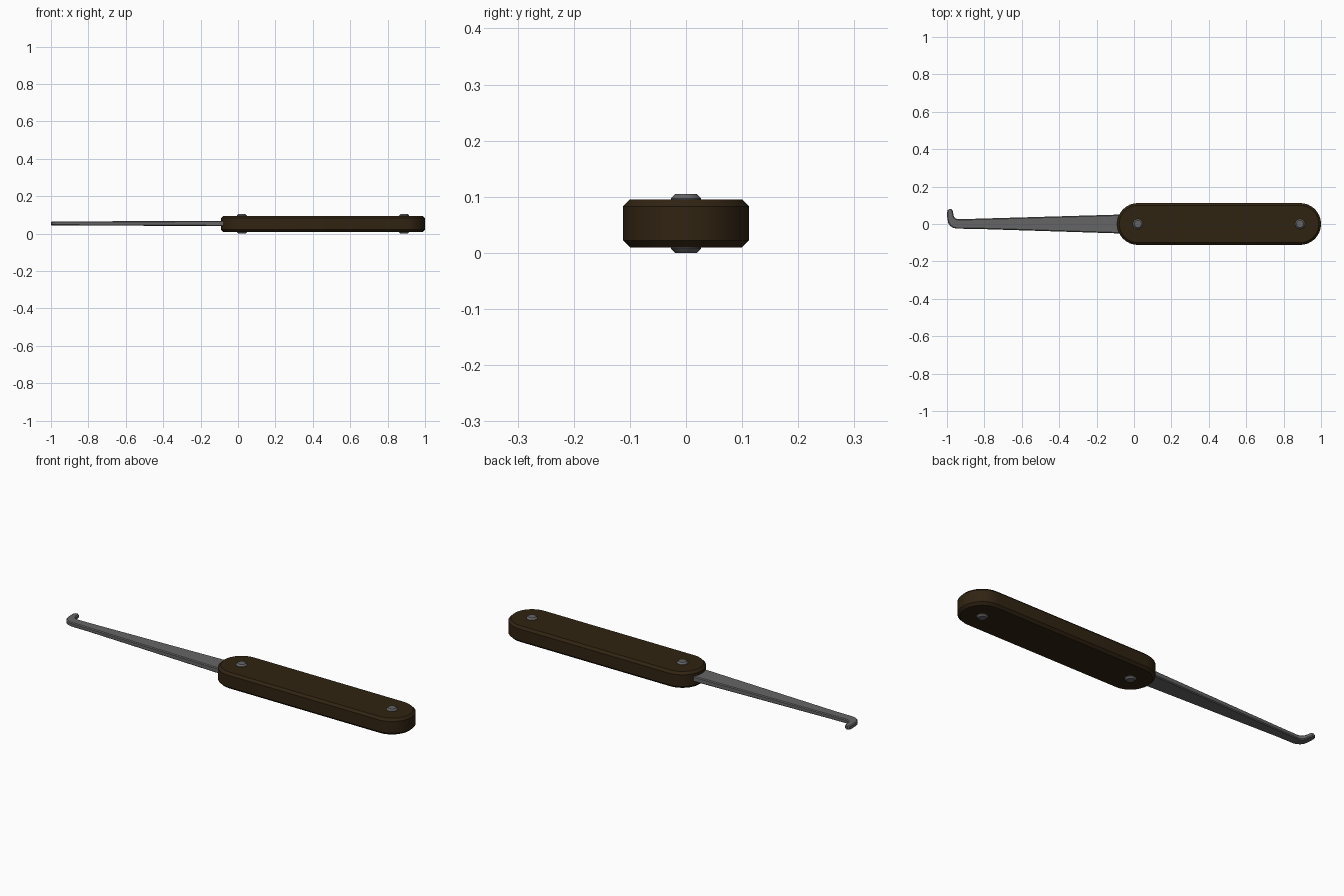
import bpy, bmesh, math

if "Cube" in bpy.data.objects:
    bpy.data.objects.remove(bpy.data.objects["Cube"])


def material(name, rgb):
    m = bpy.data.materials.new(name)
    m.diffuse_color = (*rgb, 1)
    m.use_nodes = True
    m.node_tree.nodes["Principled BSDF"].inputs["Base Color"].default_value = m.diffuse_color
    return m


wood = material("dark brown wood", (0.030, 0.017, 0.006))
steel = material("grey steel", (0.13, 0.13, 0.13))


def loft(name, rings, mat):
    """Skin a list of equal-length point rings and cap both ends."""
    bm = bmesh.new()
    loops = [[bm.verts.new(p) for p in ring] for ring in rings]
    n = len(loops[0])
    for a, b in zip(loops, loops[1:]):
        for i in range(n):
            j = (i + 1) % n
            bm.faces.new((a[i], a[j], b[j], b[i]))
    bm.faces.new(loops[0])
    bm.faces.new(loops[-1])
    bmesh.ops.recalc_face_normals(bm, faces=bm.faces)
    me = bpy.data.meshes.new(name)
    bm.to_mesh(me)
    bm.free()
    ob = bpy.data.objects.new(name, me)
    me.materials.append(mat)
    bpy.context.collection.objects.link(ob)
    bpy.ops.object.select_all(action='DESELECT')
    ob.select_set(True)
    bpy.context.view_layer.objects.active = ob
    bpy.ops.object.shade_smooth_by_angle(angle=math.radians(30))
    return ob


def stadium(x0, x1, r, z, seg=16):
    """Ring with rounded ends around centres x0 and x1."""
    pts = []
    for cx, start in ((x1, -math.pi / 2), (x0, math.pi / 2)):
        for i in range(seg + 1):
            a = start + math.pi * i / seg
            pts.append((cx + r * math.cos(a), r * math.sin(a), z))
    return pts


def circle(x, r, z, seg=16):
    return [(x + r * math.cos(2 * math.pi * i / seg),
             r * math.sin(2 * math.pi * i / seg), z) for i in range(seg)]


# Handle: rounded bar with chamfered rims
X0, X1 = 0.021, 0.888
handle_profile = [(0.100, 0.010), (0.112, 0.022), (0.112, 0.083), (0.100, 0.095)]
loft("handle", [stadium(X0, X1, r, z) for r, z in handle_profile], wood)

# Rivets: pins through the handle with chamfered heads on both sides
rivet_profile = [(0.019, 0.0), (0.027, 0.008), (0.027, 0.097), (0.019, 0.105)]
for label, x in (("front_rivet", X0), ("rear_rivet", X1)):
    loft(label, [circle(x, r, z) for r, z in rivet_profile], steel)

# Blade: (inner edge x, y, outer edge x, y, half thickness), ending in a hook
stations = [
    (0.00, 0.053, 0.00, -0.053, 0.0145),
    (-0.09, 0.050, -0.09, -0.050, 0.014),
    (-0.85, 0.028, -0.85, -0.026, 0.011),
    (-0.935, 0.026, -0.950, -0.025, 0.011),
    (-0.947, 0.027, -0.968, -0.020, 0.011),
    (-0.956, 0.031, -0.983, -0.010, 0.011),
    (-0.962, 0.038, -0.993, 0.005, 0.011),
    (-0.965, 0.048, -0.998, 0.028, 0.011),
    (-0.968, 0.066, -1.000, 0.060, 0.011),
    (-0.971, 0.075, -0.996, 0.074, 0.010),
    (-0.977, 0.080, -0.988, 0.080, 0.008),
]
ZC = 0.0545
rings = []
for ax, ay, bx, by, h in stations:
    c = min(0.005 / math.hypot(bx - ax, by - ay), 0.3)   # edge chamfer

    def at(t, z):
        return (ax + (bx - ax) * t, ay + (by - ay) * t, ZC + z)

    k = h - 0.004
    rings.append([at(c, h), at(1 - c, h), at(1, k), at(1, -k),
                  at(1 - c, -h), at(c, -h), at(0, -k), at(0, k)])
loft("hooked_blade", rings, steel)
